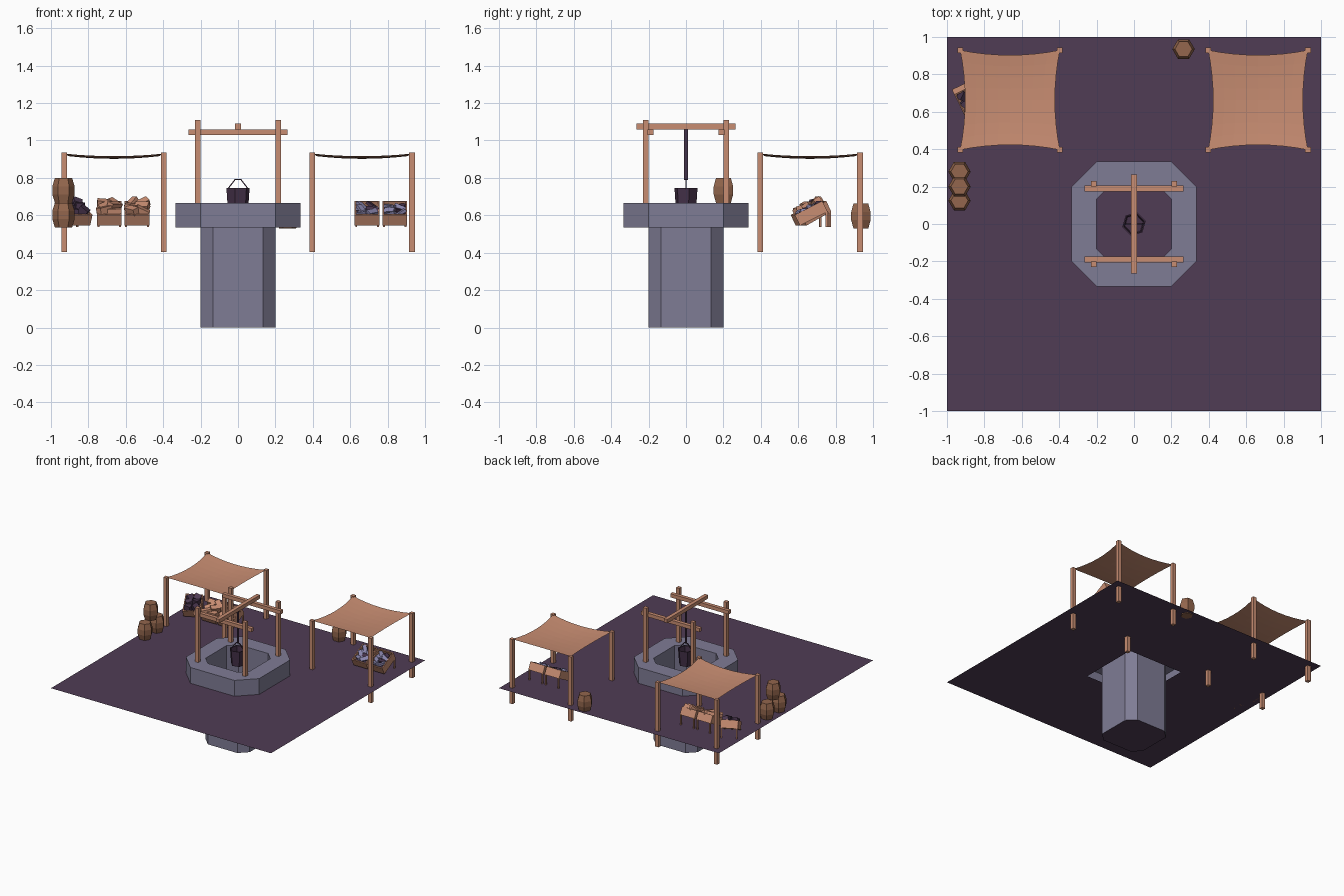
import bpy, bmesh, math, random
from mathutils import Matrix, Vector

if "Cube" in bpy.data.objects:
    bpy.data.objects.remove(bpy.data.objects["Cube"])

random.seed(4)
GROUND = 0.535


def material(name, r, g, b):
    m = bpy.data.materials.new(name)
    lin = [((c / 255 + 0.055) / 1.055) ** 2.4 for c in (r, g, b)]
    m.diffuse_color = (*lin, 1)
    m.use_nodes = True
    m.node_tree.nodes["Principled BSDF"].inputs["Base Color"].default_value = m.diffuse_color
    return m


TAN = material("tan wood and cloth", 200, 141, 114)
BROWN = material("barrel brown", 147, 102, 77)
STONE = material("grey stone", 127, 124, 149)
EARTH = material("purple earth", 80, 60, 85)
DARK = material("dark purple", 68, 49, 72)
LILAC = material("lilac goods", 138, 134, 174)


def finish(name, bm, *mats):
    me = bpy.data.meshes.new(name)
    bm.to_mesh(me)
    bm.free()
    for m in mats:
        me.materials.append(m)
    ob = bpy.data.objects.new(name, me)
    bpy.context.collection.objects.link(ob)
    return ob


def box(name, centre, size, mat, frame=Matrix(), rot=Matrix()):
    bm = bmesh.new()
    mtx = frame @ Matrix.Translation(centre) @ rot @ Matrix.Diagonal((*size, 1))
    bmesh.ops.create_cube(bm, size=1, matrix=mtx)
    return finish(name, bm, mat)


def bar(name, p, q, t, mat):
    p, q = Vector(p), Vector(q)
    rot = (q - p).to_track_quat('Z', 'X').to_matrix().to_4x4()
    return box(name, (p + q) / 2, (t, t, (q - p).length), mat, rot=rot)


def chamfered(bm, half, cut, z):
    pts = [(half, -cut), (half, cut), (cut, half), (-cut, half),
           (-half, cut), (-half, -cut), (-cut, -half), (cut, -half)]
    return [bm.verts.new((x, y, z)) for x, y in pts]


def skin(bm, rings):
    for a, b in zip(rings, rings[1:]):
        n = len(a)
        for i in range(n):
            j = (i + 1) % n
            bm.faces.new((a[i], a[j], b[j], b[i]))


def lathe(name, centre, profile, sides, mat, turn=0, top=True):
    bm = bmesh.new()
    rings = []
    for r, z in profile:
        rings.append([bm.verts.new((centre[0] + r * math.cos(turn + i * math.tau / sides),
                                    centre[1] + r * math.sin(turn + i * math.tau / sides),
                                    centre[2] + z)) for i in range(sides)])
    skin(bm, rings)
    bm.faces.new(rings[0][::-1])
    if top:
        bm.faces.new(rings[-1])
    return finish(name, bm, mat)


# Ground sheet with a square opening under the well
bm = bmesh.new()
sq = [(1, -1), (1, 1), (-1, 1), (-1, -1)]
skin(bm, [[bm.verts.new((x * s, y * s, GROUND)) for x, y in sq] for s in (1, 0.25)])
finish("ground", bm, EARTH)

# Stone well: rim, inner shaft and dark floor
bm = bmesh.new()
rings = [chamfered(bm, 0.333, 0.2, GROUND), chamfered(bm, 0.333, 0.2, 0.665),
         chamfered(bm, 0.2, 0.134, 0.665), chamfered(bm, 0.2, 0.134, 0)]
skin(bm, rings)
bm.faces.new(rings[-1]).material_index = 1
finish("well", bm, STONE, EARTH)

# Well frame: posts, two cross beams and the top beam
for sx in (-1, 1):
    for sy in (-1, 1):
        box("well_post", (sx * 0.215, sy * 0.215, 0.865), (0.03, 0.03, 0.49), TAN)
for sy in (-1, 1):
    box("well_cross_beam", (0, sy * 0.19, 1.045), (0.53, 0.03, 0.03), TAN)
box("well_top_beam", (0, 0, 1.075), (0.03, 0.53, 0.03), TAN)

# Flat rope, bucket and its handle
bm = bmesh.new()
bm.faces.new([bm.verts.new((0, y, z)) for y, z in
              ((-0.011, 0.79), (0.011, 0.79), (0.011, 1.06), (-0.011, 1.06))])
finish("rope", bm, DARK)
lathe("bucket", (0, 0, 0.62), [(0.055, 0), (0.064, 0.125), (0.056, 0.125), (0.05, 0.03)],
      6, DARK, turn=0.25)
hp = [(-0.055, 0, 0.74), (-0.015, 0, 0.792), (0.015, 0, 0.792), (0.055, 0, 0.74)]
for p, q in zip(hp, hp[1:]):
    bar("bucket_handle", p, q, 0.006, DARK)

# Stall canopies: four sunken posts and a sagging cloth
for side in (-1, 1):
    cx, cy, h = side * 0.663, 0.663, 0.267
    for sx in (-1, 1):
        for sy in (-1, 1):
            box("stall_post", (cx + sx * h, cy + sy * h, 0.67), (0.03, 0.03, 0.53), TAN)
    bm = bmesh.new()
    bmesh.ops.create_grid(bm, x_segments=8, y_segments=8, size=1)
    for v in bm.verts:
        a, b = 1 - v.co.x ** 2, 1 - v.co.y ** 2
        v.co = (cx + h * v.co.x * (1 - 0.1 * b), cy + h * v.co.y * (1 - 0.1 * a),
                0.93 - 0.014 * (a + b))
    finish("stall_cloth", bm, TAN)

# Barrels
for x, y, z in ((-0.933, 0.125, GROUND), (-0.933, 0.28, GROUND),
                (-0.933, 0.2, GROUND + 0.132), (0.265, 0.935, GROUND - 0.005)):
    lathe("barrel", (x, y, z), [(0.046, 0), (0.06, 0.045), (0.06, 0.087), (0.046, 0.132)],
          6, BROWN)


# Tilted display crates with back legs and goods
def crate(x, y, turn, goods, goods_size, lift, count):
    w, d, h, t = 0.132, 0.165, 0.064, 0.008
    place = Matrix.Translation((x, y, 0.545)) @ Matrix.Rotation(turn, 4, 'Z')
    f = place @ Matrix.Rotation(math.radians(27), 4, 'X')
    box("crate_floor", (0, d / 2, t / 2), (w, d, t), TAN, f)
    for s in (0, 1):
        box("crate_end", (0, t / 2 + s * (d - t), h / 2), (w, t, h), TAN, f)
        sx = 2 * s - 1
        box("crate_side", (sx * (w - t) / 2, d / 2, h / 2), (t, d, h), TAN, f)
        box("crate_leg", (sx * (w / 2 - 0.008), 0.142, 0.035), (0.01, 0.012, 0.085), TAN, place)
    for i in range(count):
        rot = (Matrix.Rotation(random.uniform(-0.9, 0.9), 4, 'Z')
               @ Matrix.Rotation(random.uniform(-0.45, 0.45), 4, 'X')
               @ Matrix.Rotation(random.uniform(-0.45, 0.45), 4, 'Y'))
        px = (i % 2 - 0.5) * 0.055
        py = 0.04 + (i // 2) * 0.09 / max(1, (count - 1) // 2)
        box("goods", (px, py, lift + random.uniform(-0.006, 0.01)), goods_size,
            goods[i % len(goods)], f, rot)


crate(-0.85, 0.615, 0.45, (DARK, DARK, EARTH), (0.05, 0.045, 0.045), 0.06, 6)
crate(-0.688, 0.61, 0, (TAN,), (0.075, 0.04, 0.035), 0.068, 6)
crate(-0.54, 0.61, 0, (TAN,), (0.075, 0.04, 0.035), 0.068, 6)
for x in (0.69, 0.838):
    box("goods_bed", (x, 0.675, 0.605), (0.115, 0.145, 0.012), DARK,
        rot=Matrix.Rotation(math.radians(27), 4, 'X'))
    crate(x, 0.61, 0, (LILAC, LILAC, LILAC, DARK), (0.068, 0.03, 0.016), 0.052, 8)
